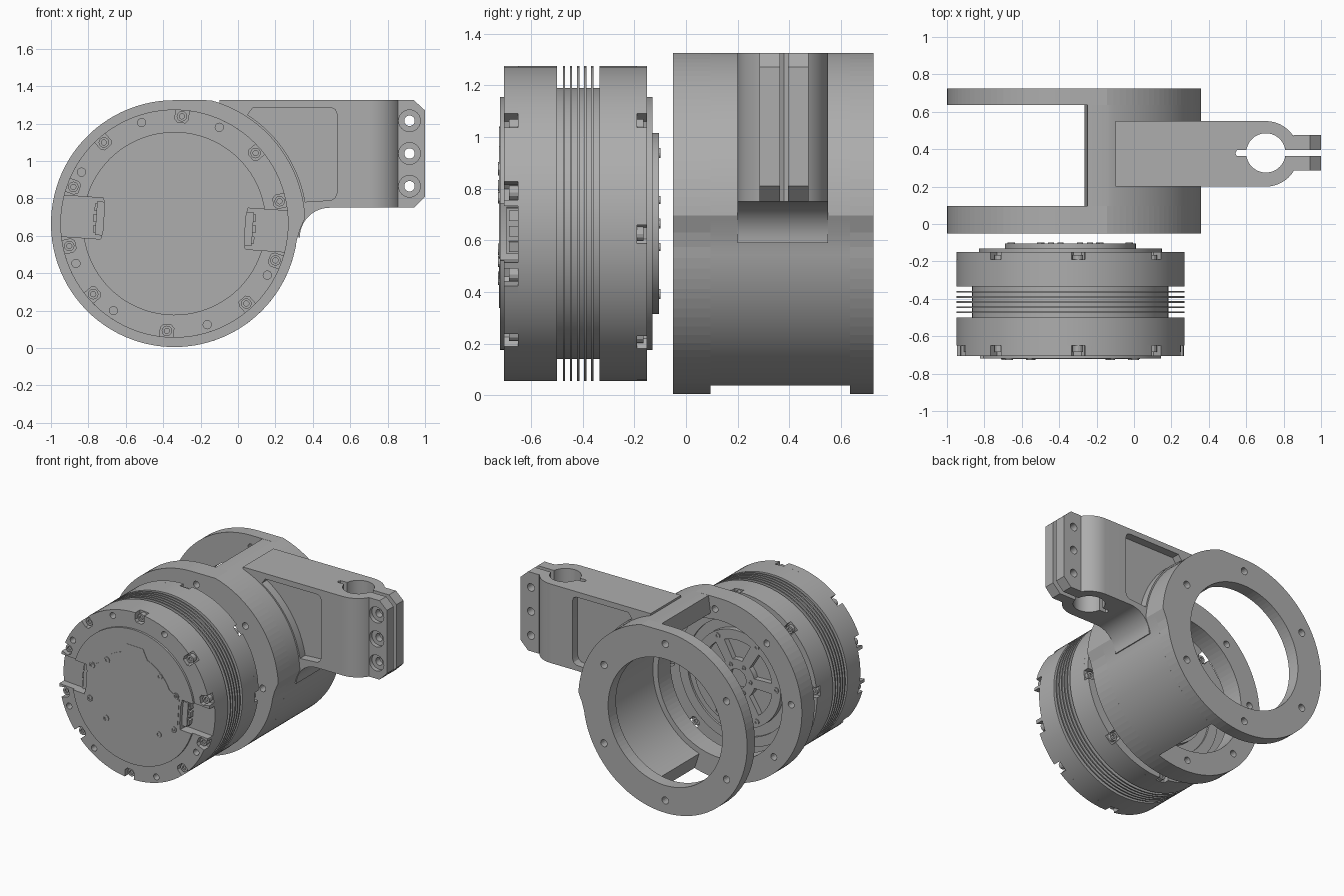
import bpy, bmesh
from math import sin, cos, asin, radians, degrees, tau
from mathutils import Vector
from mathutils.geometry import tessellate_polygon

if "Cube" in bpy.data.objects:
    bpy.data.objects.remove(bpy.data.objects["Cube"])

CX, CZ = -0.34, 0.665          # motor axis, running along y
TILT = -4                      # bolt pattern rotation in degrees

grey = bpy.data.materials.new("machined grey")
grey.use_nodes = True
GREY = (0.42, 0.42, 0.42, 1)
grey.diffuse_color = GREY
grey.node_tree.nodes["Principled BSDF"].inputs["Base Color"].default_value = GREY


# ---------- helpers ----------
def polar(a, r, cx=CX, cz=CZ):
    return (cx + r * cos(radians(a)), cz + r * sin(radians(a)))


def arc(cx, cz, r, a0, a1, n=24):
    return [polar(a0 + (a1 - a0) * i / n, r, cx, cz) for i in range(n + 1)]


def circle(cx, cz, r, n=32):
    return arc(cx, cz, r, 0, 360, n)[:-1]


def prism(bm, loops, lo, hi, axis="y"):
    """Extrude an outline (first loop) with holes (other loops)."""
    def place(p, h):
        return Vector((p[0], h, p[1]) if axis == "y" else (p[0], p[1], h))
    ends = []
    for h in (lo, hi):
        ends.append([[bm.verts.new(place(p, h)) for p in loop] for loop in loops])
    tris = tessellate_polygon([[place(p, 0) for p in loop] for loop in loops])
    for end in ends:
        flat = [v for loop in end for v in loop]
        for tri in tris:
            if len(set(tri)) == 3:
                bm.faces.new([flat[i] for i in tri])
    for a, b in zip(*ends):
        for i in range(len(a)):
            bm.faces.new((a[i - 1], a[i], b[i], b[i - 1]))


def lathe(bm, profile, cx=CX, cz=CZ, steps=96):
    """Turn (radius, y) points, starting and ending on the axis."""
    rings = []
    for r, y in profile:
        n = steps if r > 0 else 1
        rings.append([bm.verts.new((cx + r * cos(tau * i / n), y, cz + r * sin(tau * i / n)))
                      for i in range(n)])
    for a, b in zip(rings, rings[1:]):
        for i in range(steps):
            quad = (a[(i - 1) % len(a)], a[i % len(a)], b[i % len(b)], b[(i - 1) % len(b)])
            bm.faces.new(list(dict.fromkeys(quad)))


def notched(radius, notches):
    """Circle outline with notches given as (angle, half width, floor radius)."""
    notches = sorted((a % 360, hw, floor) for a, hw, floor in notches)
    pts = []
    for i, (a, hw, floor) in enumerate(notches):
        b, hw_b, _ = notches[(i + 1) % len(notches)]
        b += 360 if b <= a else 0
        wall = floor + 0.018
        d = degrees(asin(hw / wall))
        e = degrees(asin(hw * 0.6 / floor))
        pts += [polar(a - d, wall), polar(a - e, floor), polar(a + e, floor), polar(a + d, wall)]
        start = a + degrees(asin(hw / radius))
        stop = b - degrees(asin(hw_b / radius))
        pts += arc(CX, CZ, radius, start, stop, max(1, int((stop - start) / 3.5)))
    return pts


def box_at(angle, r0, r1, half):
    """Radial rectangle outline in the xz plane."""
    c, s = cos(radians(angle)), sin(radians(angle))
    return [(CX + r * c - w * s, CZ + r * s + w * c)
            for r, w in ((r0, -half), (r1, -half), (r1, half), (r0, half))]


def finish(bm, name):
    bmesh.ops.recalc_face_normals(bm, faces=bm.faces[:])
    me = bpy.data.meshes.new(name)
    bm.to_mesh(me)
    bm.free()
    me.materials.append(grey)
    ob = bpy.data.objects.new(name, me)
    bpy.context.scene.collection.objects.link(ob)
    for o in bpy.context.view_layer.objects:
        o.select_set(o == ob)
    bpy.context.view_layer.objects.active = ob
    bpy.ops.object.shade_smooth_by_angle(angle=radians(25))


def part(name, layers, axis="y"):
    """One object from stacked (loops, low, high) layers."""
    bm = bmesh.new()
    for loops, lo, hi in layers:
        prism(bm, loops, lo, hi, axis)
    finish(bm, name)


# ---------- bracket: two rings joined by a curved web ----------
shoulder = [(0.33, 0.63), (0.352, 0.68)] + arc(-0.33, 0.66, 0.69, 3, 74.4)
outline = arc(CX, CZ, 0.66, 90, 352, 72) + shoulder
front_holes = [circle(*polar(41 + 45 * k, 0.575), 0.024, 16) for k in range(8)]
back_holes = [circle(*polar(90 + 60 * k, 0.57), 0.026, 16) for k in range(6)]
part("bracket_front_ring", [([outline, circle(CX, CZ, 0.5, 96)] + front_holes, -0.05, 0.095)])
part("bracket_back_ring", [([outline, circle(CX, CZ, 0.46, 96)] + back_holes, 0.635, 0.725)])
web = (arc(CX, CZ, 0.66, -72, -8) + shoulder + [polar(82, 0.665)]
       + arc(CX, CZ, 0.54, 82, -72, 48))
part("bracket_web", [([web], 0.095, 0.635)])

# ---------- arm with a pocket on each side ----------
arm = ([(-0.1, 1.325), (0.54, 1.325), (0.54, 0.75)] + arc(0.49, 0.59, 0.16, 90, 180, 10)
       + arc(CX, CZ, 0.6, -5, 66))
pocket = (arc(-0.33, 0.66, 0.7, 10, 57) + [(0.08, 1.285), (0.5, 1.285), (0.52, 1.275)]
          + [(0.53, 1.25), (0.53, 0.83), (0.52, 0.805), (0.5, 0.79)])
part("arm", [([arm, pocket], 0.2, 0.26), ([arm], 0.26, 0.49), ([arm, pocket], 0.49, 0.55)])

# ---------- clamp: rounded block with bore and slot, then the two ears ----------
clamp = ([(0.535, 0.2)] + arc(0.705, 0.375, 0.175, -90, -31, 12) + [(0.855, 0.363)]
         + arc(0.705, 0.38, 0.105, -9, -171, 24) + [(0.55, 0.363), (0.542, 0.379), (0.55, 0.395)]
         + arc(0.705, 0.38, 0.105, 171, 9, 24) + [(0.855, 0.395)]
         + arc(0.705, 0.375, 0.175, 31, 90, 12) + [(0.535, 0.55)])
part("clamp_block", [([clamp], 0.75, 1.325)], "z")
ear = [(0.853, 0.75), (0.94, 0.75), (1, 0.81), (1, 1.27), (0.94, 1.325), (0.853, 1.325)]
bolts, seats = [[circle(0.917, z, r, 24) for z in (0.865, 1.04, 1.215)] for r in (0.028, 0.058)]
part("clamp_ears", [([ear] + seats, 0.285, 0.315), ([ear] + bolts, 0.315, 0.363),
                    ([ear] + bolts, 0.395, 0.475)])

# ---------- motor core with cooling fins ----------
profile = [(0, -0.65), (0.61, -0.65), (0.61, -0.5), (0.525, -0.5)]
for k in range(5):
    y = -0.477 + 0.0275 * k
    profile += [(0.525, y), (0.61, y), (0.61, y + 0.009), (0.525, y + 0.009)]
profile += [(0.525, -0.335), (0.61, -0.335), (0.61, -0.19), (0.49, -0.19), (0.49, -0.13),
            (0.42, -0.13), (0.42, -0.145), (0, -0.145)]
bm = bmesh.new()
lathe(bm, profile)
finish(bm, "motor_core")

# ---------- motor rims with screw notches and connector openings ----------
front_angles = [86, 41, 12, -20, -48, -94, 221, 192, 160, 131]
back_angles = [41 + 45 * k for k in range(8)]
openings = [(a, 0.11, 0.385) for a in (TILT, TILT + 180)]
front_rim = notched(0.61, openings + [(a, 0.036, 0.542) for a in front_angles])
back_rim = notched(0.61, [(a, 0.036, 0.542) for a in back_angles])
dimples = [circle(*polar(a, 0.568), 0.022, 16) for a in (108, 65, 151, 202, 235, 288, 331)]
part("motor_front_rim", [([front_rim] + dimples, -0.705, -0.65)])
part("motor_front_cap", [([notched(0.49, openings)], -0.72, -0.705)])
part("motor_back_rim", [([back_rim, circle(CX, CZ, 0.48, 96)], -0.19, -0.15)])

# ---------- spoked output flange ----------
windows = [arc(CX, CZ, 0.28, 60 * k + 8, 60 * k + 52, 10)
           + arc(CX, CZ, 0.14, 60 * k + 46, 60 * k + 14, 6) for k in range(6)]
part("output_flange", [([circle(CX, CZ, 0.35, 96), circle(CX, CZ, 0.07)] + windows,
                        -0.147, -0.105)])

# ---------- cap cover ----------
cover = []
for side, tab in ((0, 0.38), (180, 0.33)):
    cover += [polar(TILT + side + a, 0.38) for a in (-16, 16)]
    cover += [polar(TILT + side + a, 0.32) for a in range(28, 74, 5)]
    cover += [polar(side + 78, tab), polar(side + 98, tab)]
    cover += [polar(TILT + side + a, 0.32) for a in range(108, 153, 5)]
part("cap_cover", [([cover], -0.723, -0.715)])


# ---------- socket screws ----------
def screw(bm, a, r, y, out, size):
    """Head top at y, facing the direction out (-1 front, 1 back)."""
    x, z = polar(a, r)
    lathe(bm, [(0, y - out * 0.012), (size * 0.5, y - out * 0.012), (size * 0.5, y),
               (size, y), (size, y - out * 0.05), (0, y - out * 0.05)], x, z, 12)


bm = bmesh.new()
for a in front_angles:
    screw(bm, a, 0.575, -0.685, -1, 0.028)
for a in back_angles:
    screw(bm, a, 0.575, -0.165, 1, 0.028)
for side in (0, 180):
    for a, r in ((48, 0.3), (20, 0.36), (-20, 0.36), (-42, 0.3)):
        screw(bm, TILT + side + a, r, -0.728, -1, 0.022)
for k in range(6):
    screw(bm, 60 * k, 0.315, -0.098, 1, 0.02)
    screw(bm, 60 * k, 0.105, -0.098, 1, 0.016)
finish(bm, "screws")

# ---------- connectors in the side openings ----------
plugs = []
for a in (TILT, TILT + 180):
    plugs.append(([box_at(a, 0.37, 0.42, 0.09)], -0.695, -0.64))
    plugs += [([box_at(a + off, 0.4, 0.435, 0.02)], -0.685, -0.645) for off in (-8, 0, 8)]
part("connectors", plugs)
